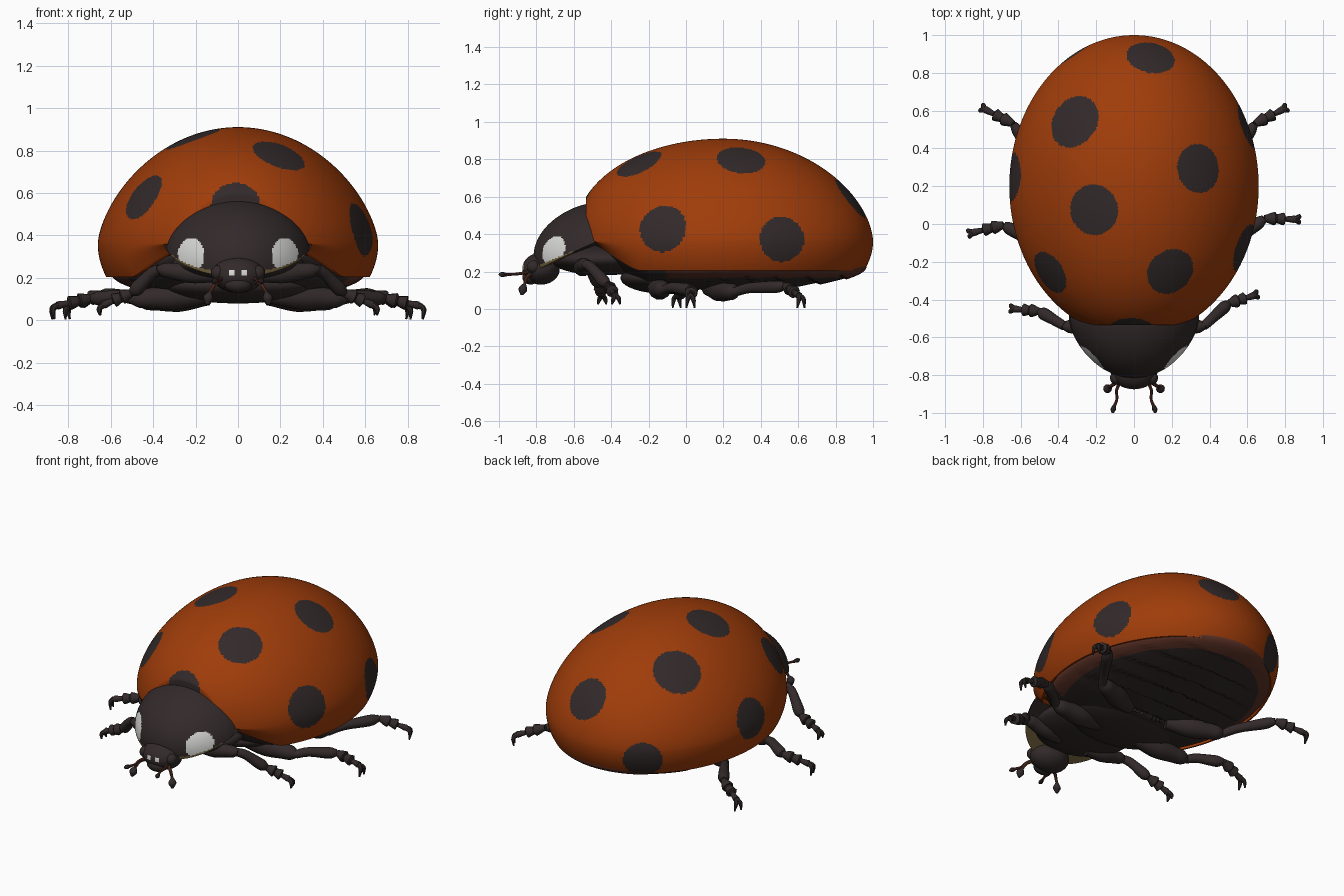
import bpy, bmesh, math
from mathutils import Vector

if "Cube" in bpy.data.objects:
    bpy.data.objects.remove(bpy.data.objects["Cube"])

def material(name, rgb):
    m = bpy.data.materials.new(name)
    m.diffuse_color = (*rgb, 1)
    m.use_nodes = True
    m.node_tree.nodes["Principled BSDF"].inputs["Base Color"].default_value = m.diffuse_color
    return m

ORANGE = material("shell orange", (0.35, 0.046, 0.003))
BLACK = material("body black", (0.033, 0.023, 0.023))
WHITE = material("patch white", (0.7, 0.7, 0.68))
BROWN = material("red brown", (0.11, 0.032, 0.02))
TAN = material("collar tan", (0.2, 0.14, 0.055))

def loft(name, rings, mats, rule=None):
    """Skin a list of closed rings, cap both ends, colour faces by a rule."""
    bm = bmesh.new()
    vs = [[bm.verts.new(p) for p in ring] for ring in rings]
    n = len(vs[0])
    for a, b in zip(vs, vs[1:]):
        for i in range(n):
            j = (i + 1) % n
            bm.faces.new((a[i], a[j], b[j], b[i]))
    bm.faces.new(vs[0])
    bm.faces.new(vs[-1])
    bmesh.ops.recalc_face_normals(bm, faces=bm.faces)
    if rule:
        for f in bm.faces:
            f.material_index = rule(f.calc_center_median())
    me = bpy.data.meshes.new(name)
    bm.to_mesh(me)
    bm.free()
    for m in mats:
        me.materials.append(m)
    ob = bpy.data.objects.new(name, me)
    bpy.context.collection.objects.link(ob)
    return ob

def tube(name, pts, radii, mat, sides=12, steps=5):
    """Round limb through points with a changing radius."""
    P = [Vector(p) for p in pts]
    path = []
    for i in range(len(P) - 1):
        a, b, c, d = P[max(i - 1, 0)], P[i], P[i + 1], P[min(i + 2, len(P) - 1)]
        for k in range(steps):
            t = k / steps
            q = 0.5 * (2 * b + (c - a) * t + (2 * a - 5 * b + 4 * c - d) * t * t
                       + (3 * b - a - 3 * c + d) * t ** 3)
            w = t * t * (3 - 2 * t)
            path.append((q, radii[i] * (1 - w) + radii[i + 1] * w))
    path.append((P[-1], radii[-1]))
    rings, side = [], None
    for i, (q, r) in enumerate(path):
        d = (path[min(i + 1, len(path) - 1)][0] - path[max(i - 1, 0)][0]).normalized()
        side = side or d.orthogonal()
        side = (side - d * side.dot(d)).normalized()
        up = d.cross(side)
        rings.append([q + r * (side * math.cos(2 * math.pi * k / sides)
                               + up * math.sin(2 * math.pi * k / sides)) for k in range(sides)])
    return loft(name, rings, [mat])

def ball(name, c, s, mats, rule=None, n=32):
    rings = []
    for i in range(n + 1):
        a = 0.01 + (math.pi - 0.02) * i / n
        rings.append([(c[0] + s[0] * math.sin(a) * math.cos(t), c[1] + s[1] * math.sin(a) * math.sin(t),
                       c[2] + s[2] * math.cos(a)) for t in (2 * math.pi * k / (2 * n) for k in range(2 * n))])
    return loft(name, rings, mats, rule)

# Wing shell: oval dome with tucked-in skirt, cut flat at the neck
def dome_z(x, y):
    u, v = x / 0.66, (y - 0.2) / 0.8
    r2 = min(u * u + v * v, 1)
    d2 = v * v / (r2 + 1e-9)
    return 0.36 + 0.55 * (1 - r2) ** (0.64 - (0.06 if v > 0 else 0.19) * d2)

SEG = 384
angles = [2 * math.pi * k / SEG for k in range(SEG)]

def oval(s, t):
    return 0.66 * s * math.cos(t), 0.2 + 0.8 * s * math.sin(t)

def rim_z(y):
    return 0.205 + 0.16 * min(max((-0.25 - y) / 0.25, 0), 1) ** 1.3

def neck_y(y, z):
    # Front edge leans back towards the bottom
    return max(y, -0.535 + 0.035 * min(max((0.5 - z) / 0.14, 0), 1))

rings = []
for i in range(111):
    s = math.sin(0.004 + (math.pi / 2 - 0.004) * i / 110)
    pts = [(*oval(s, t),) for t in angles]
    rings.append([(x, neck_y(y, dome_z(x, y)), dome_z(x, y)) for x, y in pts])
for i in range(1, 19):
    k = i / 18
    pts = [oval(1 - 0.06 * k * k, t) for t in angles]
    rings.append([(x, max(y, -0.5), 0.36 + k * (rim_z(y) - 0.36)) for x, y in pts])
for s, dz in ((0.925, 0.0), (0.915, 0.03), (0.8, 0.05)):
    pts = [oval(s, t) for t in angles]
    rings.append([(x, max(y, -0.49), rim_z(y) + dz) for x, y in pts])

top_spots = [(0.09, 0.89, 0.13), (-0.32, 0.545, 0.145), (0.345, 0.295, 0.13), (-0.215, 0.075, 0.135),
             (0.195, -0.255, 0.13), (-0.45, -0.26, 0.122)]
spots = [(Vector((x, y, dome_z(x, y))), r) for x, y, r in top_spots]
spots += [(Vector(p), r) for p, r in (((0.615, 0.52, 0.375), 0.127), ((0.6, -0.13, 0.435), 0.132),
          ((-0.645, 0.25, 0.42), 0.125), ((-0.32, 0.9, 0.3), 0.12), ((-0.01, -0.52, 0.53), 0.12))]
loft("wing_shell", rings, [ORANGE, BLACK],
     lambda c: int(any((c - p).length < r for p, r in spots)))

# Abdomen: shallow ridged bowl with brown margin
rings = []
for i in range(61):
    s = math.sin(0.01 + (math.pi / 2 - 0.01) * i / 60)
    ring = []
    for t in angles[::3]:
        x, y = 0.6 * s * math.cos(t), 0.23 + 0.735 * s * math.sin(t)
        ridge = 0.016 * (((y + 0.35 * x * x) * 7) % 1) * (1 - s ** 4) if y > 0.12 else 0
        lift = 0.12 * max((-0.2 - y) / 0.3, 0)
        ring.append((x, max(y, -0.48), 0.23 - 0.13 * max(1 - s * s, 0) ** 0.45 + ridge + lift))
    rings.append(ring)
loft("abdomen", rings, [BLACK, BROWN],
     lambda c: int((c.x / 0.6) ** 2 + ((c.y - 0.23) / 0.735) ** 2 > 0.78 and c.y > -0.1))

# Thorax underside
ball("thorax", (0, -0.44, 0.265), (0.31, 0.29, 0.085), [BLACK])
ball("breast_plate", (0, -0.1, 0.165), (0.36, 0.25, 0.085), [BLACK])

# Neck shield: tapered half dome cut along a tilted plane, white cheeks, tan underside
def shield_floor(y):
    return 0.225 + 0.125 * (y + 0.8) / 0.3

rings = []
for i in range(131):
    a = 0.01 + (math.pi - 0.02) * i / 130
    ring = []
    for t in angles[::2]:
        x = 0.345 * math.sin(a) * math.cos(t)
        v = -math.sin(a) * math.sin(t)
        y = -0.5 - 0.315 * v ** 1.3 if v > 0 else -0.47
        z = 0.28 + 0.285 * math.cos(a)
        ring.append((x, y, max(z, shield_floor(y) - 0.02 * (1 - (x / 0.345) ** 2))))
    rings.append(ring)

def shield_rule(c):
    if c.z < shield_floor(c.y) + 0.002:
        return 2 if c.y < -0.6 else 0
    return int(((abs(c.x) - 0.22) / 0.062) ** 2 + ((c.z - 0.31) / 0.078) ** 2 < 1 and c.y < -0.56)
loft("neck_shield", rings, [BLACK, WHITE, TAN], shield_rule)

# Head with two small white marks
ball("head", (0, -0.775, 0.215), (0.125, 0.1, 0.085), [BLACK, WHITE],
     lambda c: int(0.014 < abs(c.x) < 0.044 and 0.212 < c.z < 0.237 and c.y < -0.8), 72)
ball("mouth", (0, -0.83, 0.17), (0.065, 0.045, 0.04), [BLACK], n=16)

for s, side in ((1, "right"), (-1, "left")):
    m = lambda pts: [(s * x, y, z) for x, y, z in pts]
    # Eyes, antennae and palps
    ball(side + "_eye", (s * 0.095, -0.815, 0.225), (0.032, 0.035, 0.035), [BLACK], n=12)
    tube(side + "_antenna", m([(0.07, -0.83, 0.2), (0.092, -0.88, 0.19), (0.09, -0.925, 0.185), (0.105, -0.965, 0.183)]),
         [0.01, 0.008, 0.007, 0.009], BROWN, 8)
    tube(side + "_antenna_club", m([(0.102, -0.955, 0.183), (0.11, -0.982, 0.184), (0.114, -1.0, 0.185)]),
         [0.007, 0.014, 0.006], BLACK, 8)
    tube(side + "_palp", m([(0.07, -0.82, 0.19), (0.11, -0.85, 0.17), (0.135, -0.865, 0.125)]),
         [0.013, 0.01, 0.008], BROWN, 8)
    tube(side + "_palp_tip", m([(0.132, -0.862, 0.135), (0.14, -0.872, 0.105), (0.145, -0.878, 0.075)]),
         [0.008, 0.024, 0.008], BLACK, 10)

    # Legs: hip, knee, ankle, toe; front and middle pairs are slightly staggered
    f = 0.0 if s > 0 else -0.07
    legs = {
        "front": [(0.1, -0.56, 0.21), (0.37, -0.54, 0.24), (0.5, -0.42 + f * 0.6, 0.13), (0.63, -0.38 + f, 0.075)],
        "middle": [(0.14, -0.16, 0.12), (0.5, -0.12, 0.1), (0.69, 0.03 + f * 0.5, 0.105), (0.85, 0.025 + f, 0.07)],
        "rear": [(0.14, 0.12, 0.11), (0.46, 0.26, 0.09), (0.64, 0.53, 0.125), (0.785, 0.605, 0.07)],
    }
    for pair, pts in legs.items():
        hip, knee, ankle, toe = [Vector(p) for p in m(pts)]
        big = 0.8 if pair == "front" else 1.0
        name = f"{pair}_{side}_"
        tube(name + "thigh", [hip, hip.lerp(knee, 0.45), hip.lerp(knee, 0.85), knee + (knee - hip) * 0.04],
             [0.04 * big, 0.062 * big, 0.047 * big, 0.018], BLACK)
        tube(name + "shin", [knee, knee.lerp(ankle, 0.3) + Vector((0, 0, 0.012)), knee.lerp(ankle, 0.8), ankle],
             [0.025, 0.028, 0.034, 0.02], BLACK)
        # Foot: two flared pads, a thin joint and a pair of claws
        tube(name + "foot", [ankle, ankle.lerp(toe, 0.33), ankle.lerp(toe, 0.4), ankle.lerp(toe, 0.64),
                             ankle.lerp(toe, 0.7), toe],
             [0.018, 0.036, 0.024, 0.034, 0.014, 0.02], BLACK, 10, 3)
        out = (toe - ankle).normalized()
        across = out.cross(Vector((0, 0, 1))).normalized()
        for k in (-1, 1):
            a = across * k
            tube(f"{name}claw_{'a' if k < 0 else 'b'}",
                 [toe, toe + out * 0.024 + a * 0.014 - Vector((0, 0, 0.01)),
                  Vector((*(toe + out * 0.02 + a * 0.022).xy, 0.006 if pair != "front" else 0.025))],
                 [0.016, 0.013, 0.005], BLACK, 8, 4)

# Smooth shading with crisp rims
bpy.ops.object.select_all(action='SELECT')
bpy.context.view_layer.objects.active = bpy.context.selected_objects[0]
bpy.ops.object.shade_smooth_by_angle(angle=math.radians(40))
